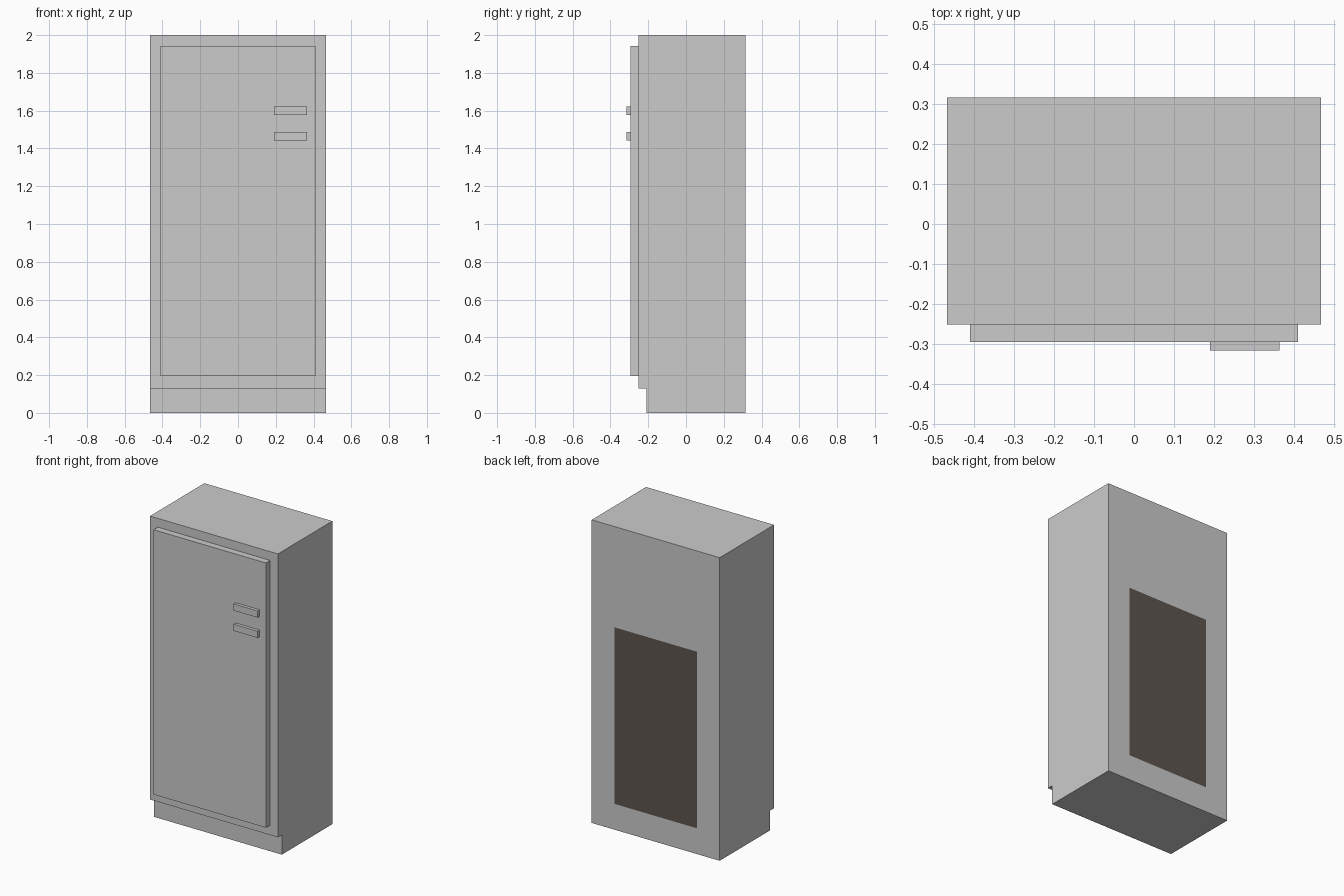
import bpy, bmesh
from mathutils import Vector

if "Cube" in bpy.data.objects:
    bpy.data.objects.remove(bpy.data.objects["Cube"])

W = 0.467            # half width of the cabinet
FRONT, BACK = -0.251, 0.316


def finish(bm, name):
    bmesh.ops.recalc_face_normals(bm, faces=bm.faces)
    mesh = bpy.data.meshes.new(name)
    bm.to_mesh(mesh)
    bm.free()
    obj = bpy.data.objects.new(name, mesh)
    bpy.context.collection.objects.link(obj)
    return obj


def box(name, x, y, z):
    bm = bmesh.new()
    bmesh.ops.create_cube(bm, size=1)
    for v in bm.verts:
        v.co = Vector([(a + b) / 2 + c * (b - a) for (a, b), c in zip((x, y, z), v.co)])
    return finish(bm, name)


# Cabinet: side profile with a recessed toe kick, extruded across the width
profile = [(-0.21, 0), (BACK, 0), (BACK, 2), (FRONT, 2), (FRONT, 0.13), (-0.21, 0.13)]
bm = bmesh.new()
side = bm.faces.new([bm.verts.new((-W, y, z)) for y, z in profile])
ext = bmesh.ops.extrude_face_region(bm, geom=[side])
bmesh.ops.translate(bm, vec=(2 * W, 0, 0),
                    verts=[g for g in ext["geom"] if isinstance(g, bmesh.types.BMVert)])
bmesh.ops.recalc_face_normals(bm, faces=bm.faces)

# Dark service panel, flush in the back wall
panel = next(f for f in bm.faces if f.normal.y > 0.9)
bmesh.ops.inset_individual(bm, faces=[panel], thickness=0.1)
for v in panel.verts:
    v.co.x = 0.30 if v.co.x > 0 else -0.30
    v.co.z = 1.335 if v.co.z > 1 else 0.17
panel.material_index = 1
cabinet = finish(bm, "cabinet")
dark = bpy.data.materials.new("dark_panel")
dark.diffuse_color = (0.11, 0.09, 0.075, 1)
dark.use_nodes = True
dark.node_tree.nodes["Principled BSDF"].inputs["Base Color"].default_value = dark.diffuse_color
cabinet.data.materials.append(None)
cabinet.data.materials.append(dark)

# Door slab
box("door", (-0.41, 0.41), (-0.295, FRONT), (0.195, 1.942))

# Two handle bars
for name, z in (("upper_handle", 1.577), ("lower_handle", 1.443)):
    box(name, (0.19, 0.364), (-0.316, -0.295), (z, z + 0.044))
